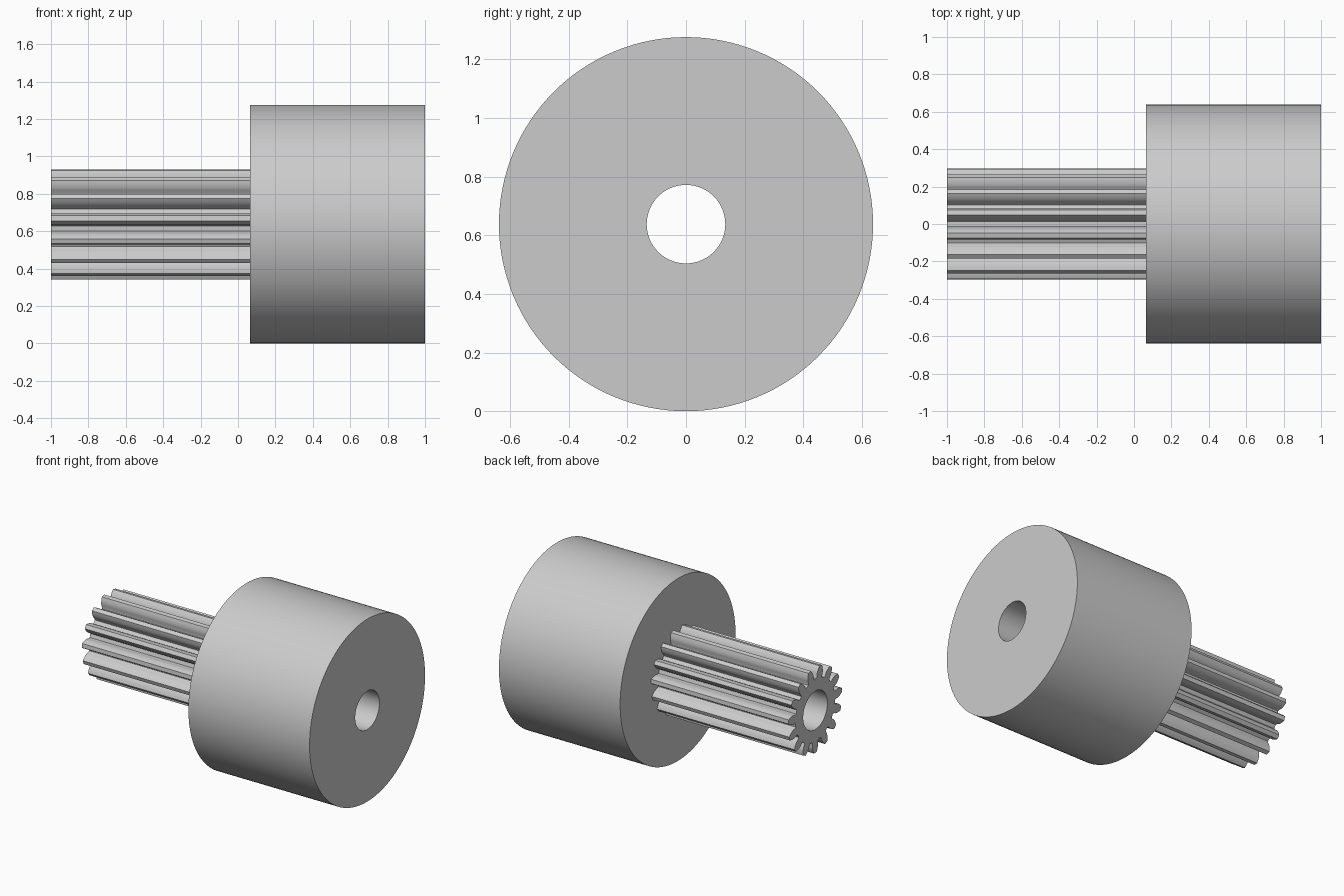
import bpy, bmesh
from math import cos, sin, radians, tau

cube = bpy.data.objects.get("Cube")
if cube:
    bpy.data.objects.remove(cube, do_unlink=True)

AXIS_Z = 0.638
BORE = 0.134
TEETH = 15
SHOULDER = 0.063

steel = bpy.data.materials.new("plain_grey")
steel.use_nodes = True
steel.diffuse_color = (0.6, 0.6, 0.6, 1)
steel.node_tree.nodes["Principled BSDF"].inputs["Base Color"].default_value = (0.6, 0.6, 0.6, 1)


def circle(radius, count):
    return [(radius, tau * i / count) for i in range(count)]


def gear_outline():
    # One tooth flank as (radius, half width in degrees), from root to tip
    flank = [(0.218, 8.6), (0.23, 7.4), (0.25, 7.3), (0.265, 6.3), (0.283, 4.5), (0.297, 2.7)]
    tooth = [(r, -a) for r, a in flank] + [(r, a) for r, a in reversed(flank)]
    pitch = 360 / TEETH
    return [(r, radians(-90 + k * pitch + a)) for k in range(TEETH) for r, a in tooth]


def hollow_prism(name, outline, x0, x1):
    """Extrude a polar outline along x, with the bore running through it."""
    bm = bmesh.new()
    rims = {x0: [], x1: []}
    for loop in (outline, circle(BORE, 64)):
        ends = [[bm.verts.new((x, r * cos(a), AXIS_Z + r * sin(a))) for r, a in loop]
                for x in (x0, x1)]
        n = len(loop)
        for i in range(n):
            j = (i + 1) % n
            bm.faces.new((ends[0][i], ends[0][j], ends[1][j], ends[1][i]))
            for x, verts in zip((x0, x1), ends):
                rims[x].append(bm.edges.get((verts[i], verts[j])))
    # Flat ring at each end
    for edges in rims.values():
        bmesh.ops.triangle_fill(bm, edges=edges, use_beauty=True)
    bmesh.ops.recalc_face_normals(bm, faces=bm.faces)
    mesh = bpy.data.meshes.new(name)
    bm.to_mesh(mesh)
    bm.free()
    mesh.materials.append(steel)
    obj = bpy.data.objects.new(name, mesh)
    bpy.context.collection.objects.link(obj)
    bpy.ops.object.select_all(action='DESELECT')
    obj.select_set(True)
    bpy.context.view_layer.objects.active = obj
    bpy.ops.object.shade_smooth_by_angle(angle=radians(25))
    return obj


# Wide drum on the model's left, toothed shaft on its right
hollow_prism("drum", circle(AXIS_Z, 128), SHOULDER, 1)
hollow_prism("pinion_shaft", gear_outline(), -1, SHOULDER)
